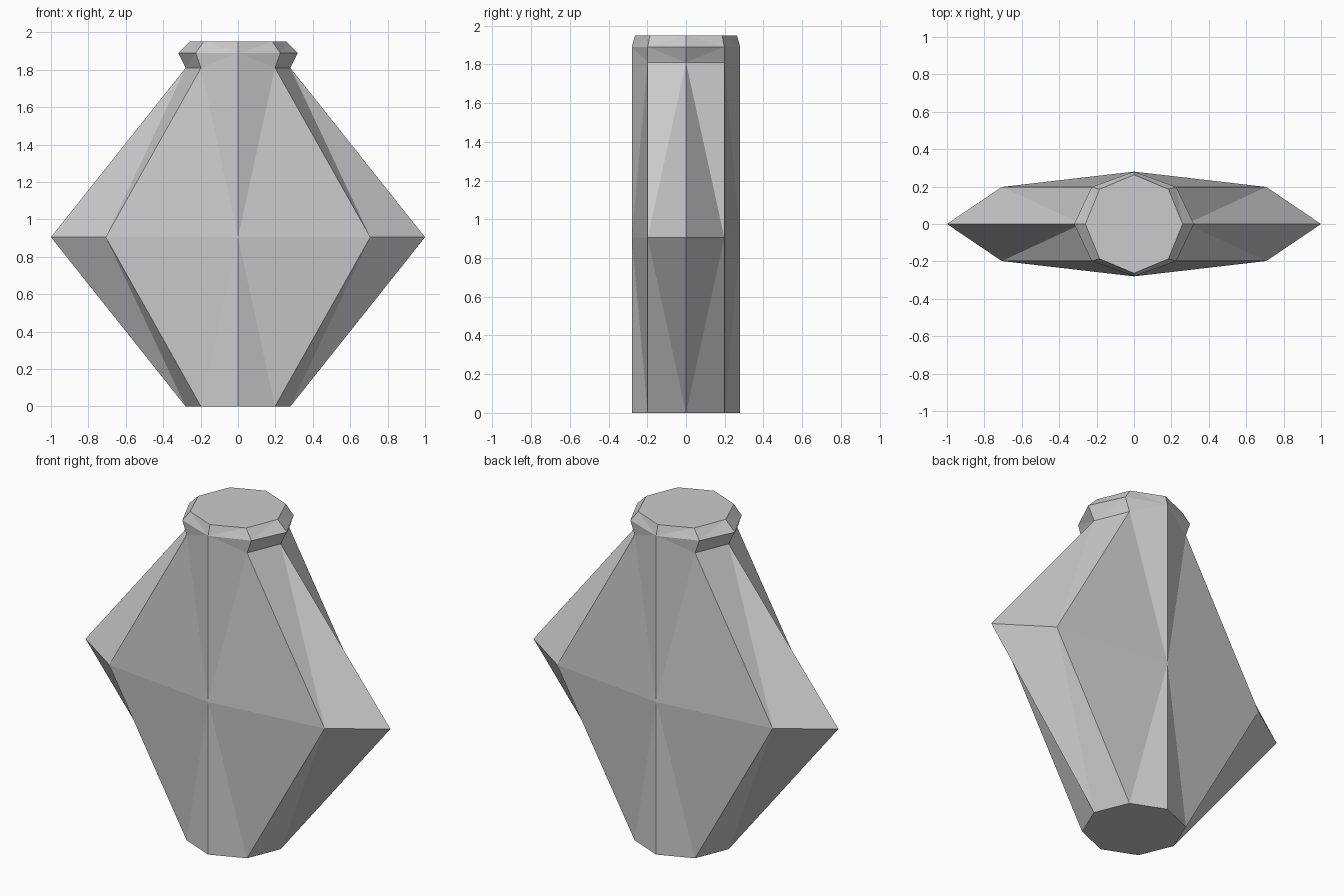
import bpy, bmesh, math

if "Cube" in bpy.data.objects:
    bpy.data.objects.remove(bpy.data.objects["Cube"])

# Octagonal rings: (z, x radius, y radius)
RINGS = [(0.0, 0.28, 0.28), (0.905, 1.0, 0.28), (1.81, 0.28, 0.28),
         (1.89, 0.32, 0.28), (1.95, 0.26, 0.263)]
SIDES = 8


def add_ring(bm, z, rx, ry):
    return [bm.verts.new((rx * math.cos(2 * math.pi * i / SIDES),
                          ry * math.sin(2 * math.pi * i / SIDES), z))
            for i in range(SIDES)]


def bridge(bm, lower, upper, lower_is_wide):
    # Split every panel so the folds mirror across x and y
    wide, narrow = (lower, upper) if lower_is_wide else (upper, lower)
    for i in range(SIDES):
        a, b = i, (i + 1) % SIDES
        if (i // 2) % 2:
            a, b = b, a
        bm.faces.new((wide[a], wide[b], narrow[a]))
        bm.faces.new((wide[b], narrow[b], narrow[a]))


# Flattened bottle: base, wide belly, neck, flared collar and bevelled lid
bm = bmesh.new()
rings = [add_ring(bm, *r) for r in RINGS]
for k in range(len(rings) - 1):
    bridge(bm, rings[k], rings[k + 1], RINGS[k][1] > RINGS[k + 1][1])
bm.faces.new(rings[0][::-1])
bm.faces.new(rings[-1])
bmesh.ops.recalc_face_normals(bm, faces=bm.faces)

mesh = bpy.data.meshes.new("bottle_body")
bm.to_mesh(mesh)
bm.free()
bottle = bpy.data.objects.new("bottle_body", mesh)
bpy.context.collection.objects.link(bottle)
